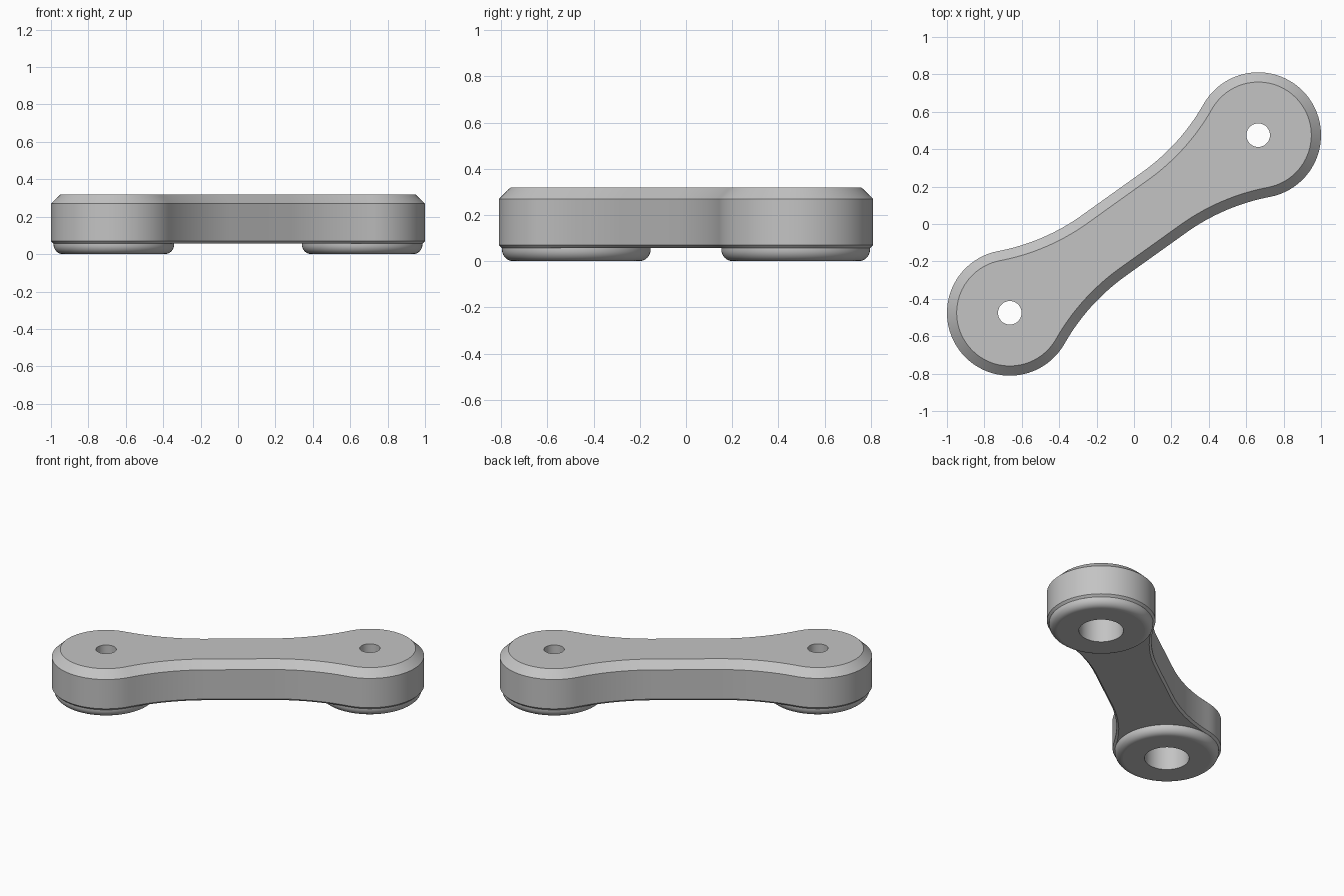
import bpy, bmesh
from math import atan2, pi, sin, cos, hypot, sqrt
from mathutils import Matrix, Vector

cube = bpy.data.objects.get("Cube")
if cube:
    bpy.data.objects.remove(cube, do_unlink=True)

END_X, END_Y = 0.664, 0.475        # centre of the left end
REACH, ANGLE = hypot(END_X, END_Y), atan2(END_Y, END_X)
END_R, WAIST, STRAIGHT = 0.336, 0.2, 0.2
BOTTOM, TOP, EDGE = 0.056, 0.32, 0.014

grey = bpy.data.materials.new("light grey")
grey.use_nodes = True
grey.diffuse_color = (0.55, 0.55, 0.55, 1)
grey.node_tree.nodes["Principled BSDF"].inputs["Base Color"].default_value = grey.diffuse_color


def stack_rings(name, rings):
    """Closed solid from equal-length rings, listed from bottom to top."""
    bm = bmesh.new()
    loops = [[bm.verts.new(p) for p in ring] for ring in rings]
    n = len(loops[0])
    for low, high in zip(loops, loops[1:]):
        for i in range(n):
            j = (i + 1) % n
            bm.faces.new((low[i], low[j], high[j], high[i]))
    bm.faces.new(loops[0][::-1])
    bm.faces.new(loops[-1])
    bmesh.ops.recalc_face_normals(bm, faces=bm.faces)
    mesh = bpy.data.meshes.new(name)
    bm.to_mesh(mesh)
    bm.free()
    mesh.materials.append(grey)
    obj = bpy.data.objects.new(name, mesh)
    bpy.context.collection.objects.link(obj)
    return obj


def lathe(name, profile, sign, n=72):
    """Round solid standing at one end, profile as (radius, height)."""
    return stack_rings(name, [[(sign * END_X + r * cos(2 * pi * i / n),
                                sign * END_Y + r * sin(2 * pi * i / n), z)
                               for i in range(n)] for r, z in profile])


def outline(inset, z):
    """Two round ends blended by wide concave arcs into a straight waist."""
    d = REACH - STRAIGHT
    blend = (d * d + WAIST ** 2 - END_R ** 2) / (2 * (END_R - WAIST))
    tilt = atan2(d, WAIST + blend)
    r, arc = END_R - inset, blend + inset
    half = []
    for i in range(17):             # lower concave arc, waist to end
        a = tilt * i / 16
        half.append((STRAIGHT + arc * sin(a), -(WAIST + blend) + arc * cos(a)))
    start = -pi / 2 - tilt
    for i in range(1, 49):          # round end
        a = start - 2 * start * i / 48
        half.append((REACH + r * cos(a), r * sin(a)))
    half += [(u, -v) for u, v in half[15:0:-1]] + [(STRAIGHT, WAIST - inset)]
    turn = Matrix.Rotation(ANGLE, 3, 'Z')
    return [turn @ Vector((s * u, s * v, z)) for s in (1, -1) for u, v in half]


# Arm with a broad top chamfer and a fine bottom chamfer
arm = stack_rings("link_arm", [outline(EDGE, BOTTOM), outline(0, BOTTOM + EDGE),
                               outline(0, 0.27), outline(0.052, TOP)])

# Rounded pads beneath the ends
PAD_R, ROUND = END_R - EDGE, 0.05
pad_profile = [(PAD_R - ROUND + ROUND * sin(a), ROUND - ROUND * cos(a))
               for a in (pi / 2 * i / 8 for i in range(9))] + [(PAD_R, BOTTOM + 0.004)]
# Stepped bolt holes
bore_profile = [(0.138, -0.1), (0.138, 0.2), (0.063, 0.2), (0.063, 0.5)]

parts = [arm]
for side, sign in (("left", 1), ("right", -1)):
    pad = lathe(side + "_pad", pad_profile, sign)
    bore = lathe(side + "_bore_cutter", bore_profile, sign)
    bore.hide_render = True
    parts.append(pad)
    for part in (arm, pad):
        mod = part.modifiers.new("bore", 'BOOLEAN')
        mod.operation, mod.solver, mod.object = 'DIFFERENCE', 'EXACT', bore
        bpy.context.view_layer.objects.active = part
        bpy.ops.object.modifier_apply(modifier=mod.name)
    bpy.data.objects.remove(bore, do_unlink=True)

# Smooth curved walls, flat level faces
for part in parts:
    bpy.ops.object.select_all(action='DESELECT')
    part.select_set(True)
    bpy.context.view_layer.objects.active = part
    bpy.ops.object.shade_smooth_by_angle(angle=pi / 6)
    for face in part.data.polygons:
        if abs(face.normal.z) > 0.999:
            face.use_smooth = False
